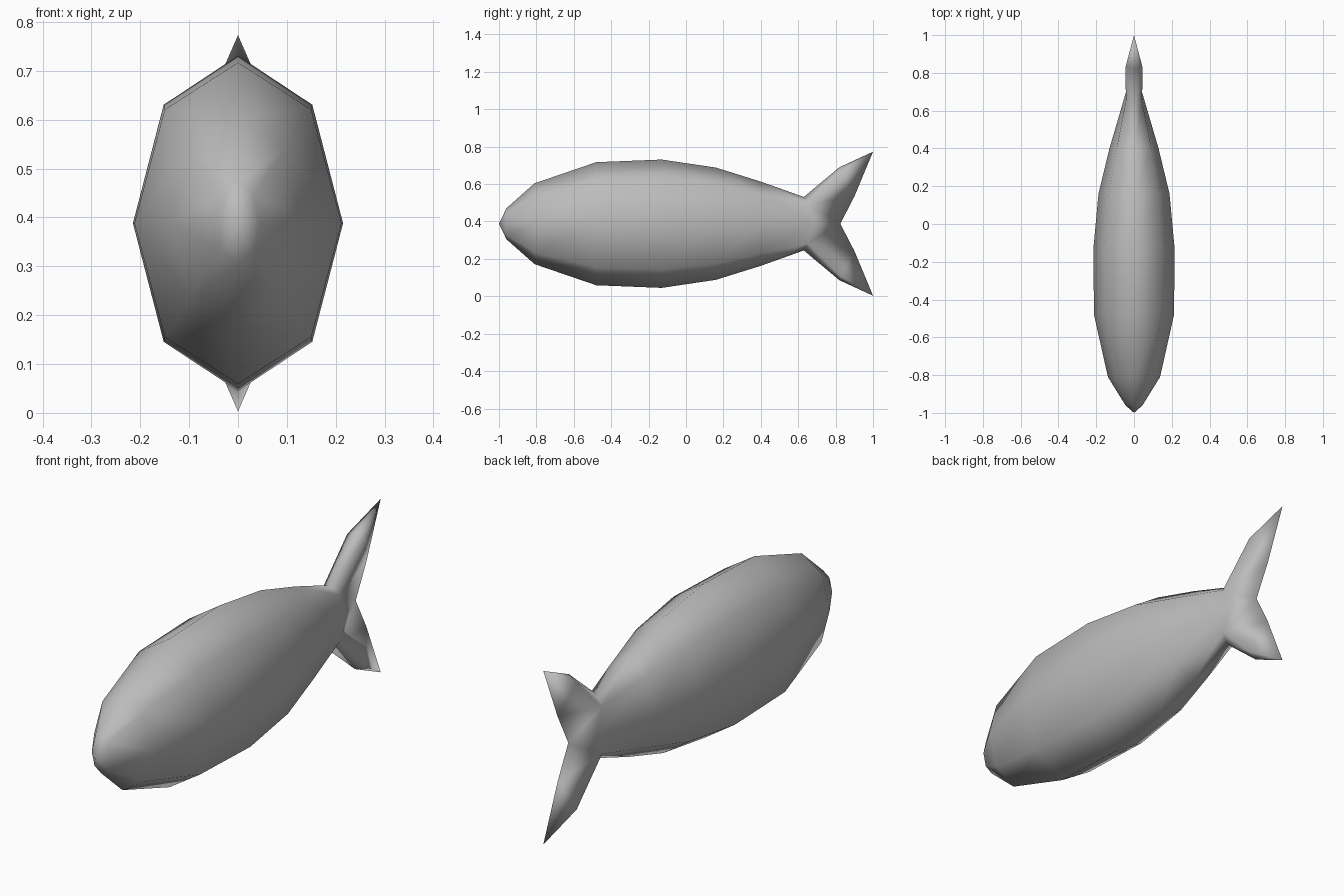
import bpy, bmesh, math

cube = bpy.data.objects.get("Cube")
if cube:
    bpy.data.objects.remove(cube, do_unlink=True)

MID = 0.388  # height of the body axis

grey = bpy.data.materials.new("plain grey")
grey.use_nodes = True
colour = (0.5, 0.5, 0.5, 1)
grey.diffuse_color = colour
grey.node_tree.nodes["Principled BSDF"].inputs["Base Color"].default_value = colour

bm = bmesh.new()


def vert(x, y, z):
    return bm.verts.new((x, y, z))


def section(y, half_width, half_height):
    """Quarter of an eight-sided oval: top, shoulder and side points."""
    return [vert(half_width * math.sin(a), y, half_height * math.cos(a))
            for a in (0, math.pi / 4, math.pi / 2)]


# Body: quarter ovals (y, half width, half height) from snout to tail root
sections = [section(*s) for s in (
    (-0.96, 0.045, 0.083), (-0.81, 0.138, 0.216), (-0.48, 0.212, 0.329),
    (-0.13, 0.215, 0.343), (0.16, 0.188, 0.3), (0.40, 0.13, 0.225))]

# Tail root: the side point lies further back than the top one
root = [vert(0, 0.63, 0.143), vert(0.043, 0.65, 0.105), vert(0.045, 0.69, 0)]
sections.append(root)

for a, b in zip(sections, sections[1:]):
    for i in range(2):
        bm.faces.new((a[i], a[i + 1], b[i + 1], b[i]))

# Snout
nose = vert(0, -1, 0)
for i in range(2):
    bm.faces.new((nose, sections[0][i + 1], sections[0][i]))

# Forked tail fin: blunt leading edge, sharp trailing edge
lead = vert(0, 0.82, 0.302)
cheek = vert(0.045, 0.83, 0.282)
tip = vert(0, 1, 0.385)
trail = vert(0, 0.90, 0.145)
notch = vert(0, 0.825, 0)
for face in ((root[0], root[1], cheek, lead), (lead, cheek, tip),
             (root[1], trail, cheek), (cheek, trail, tip),
             (root[1], root[2], notch, trail)):
    bm.faces.new(face)

bmesh.ops.recalc_face_normals(bm, faces=bm.faces)
if sum(f.normal.x for f in bm.faces) < 0:
    bmesh.ops.reverse_faces(bm, faces=bm.faces)
for f in bm.faces:
    f.smooth = True

mesh = bpy.data.meshes.new("fish_body")
bm.to_mesh(mesh)
bm.free()
mesh.materials.append(grey)

fish = bpy.data.objects.new("fish_body", mesh)
fish.location.z = MID
bpy.context.collection.objects.link(fish)

# Mirror the quarter left to right and top to bottom
mirror = fish.modifiers.new("Mirror", "MIRROR")
mirror.use_axis = (True, False, True)
mirror.use_clip = True
mirror.merge_threshold = 0.001
